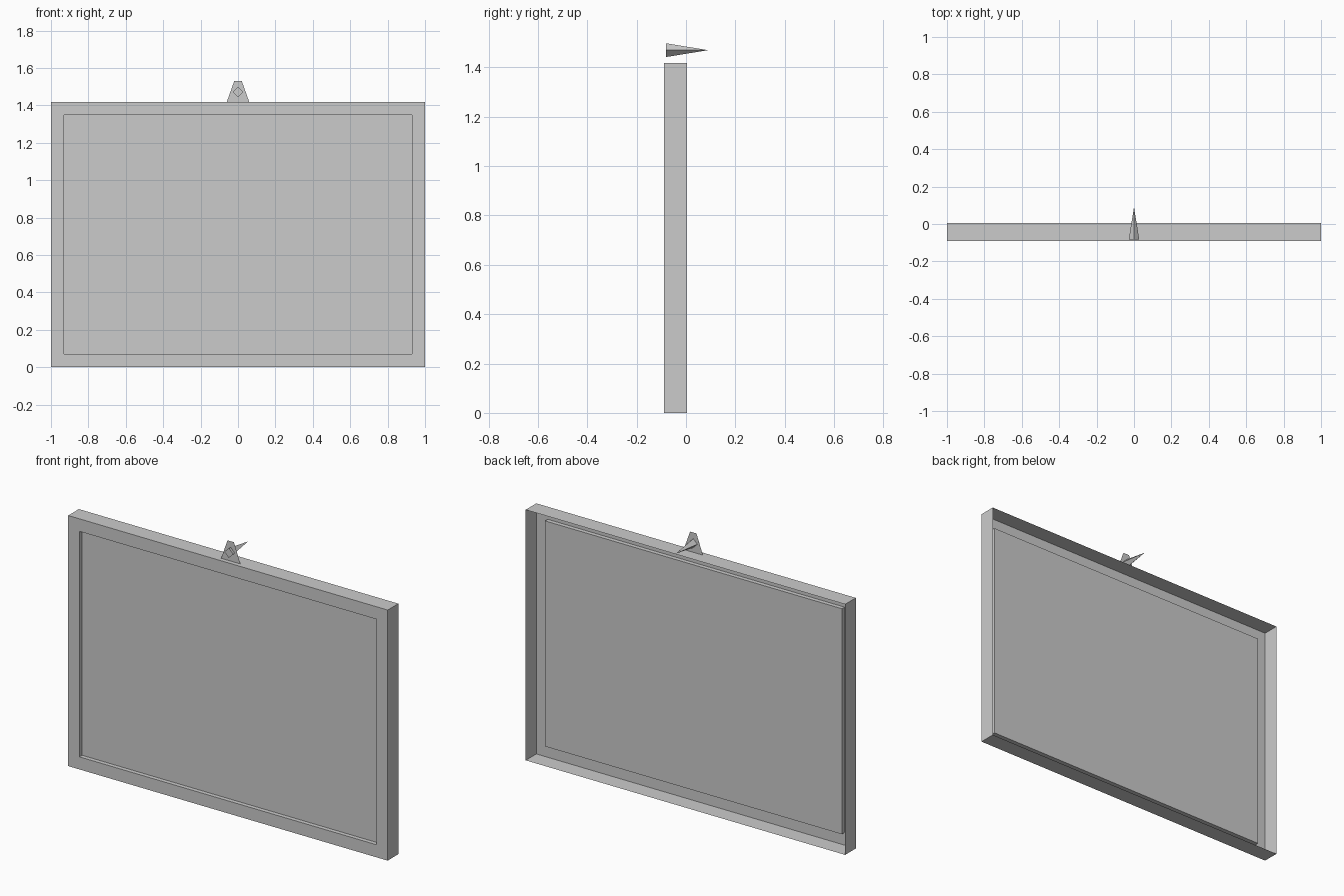
import bpy, bmesh

cube = bpy.data.objects.get("Cube")
if cube:
    bpy.data.objects.remove(cube, do_unlink=True)

grey = bpy.data.materials.new("plain_grey")
grey.use_nodes = True
colour = (0.6, 0.6, 0.6, 1)
grey.diffuse_color = colour
grey.node_tree.nodes["Principled BSDF"].inputs["Base Color"].default_value = colour

HEIGHT = 1.418
FRONT, BACK = -0.09, 0.005
BORDER, RECESS = 0.071, 0.024


def finish(name, bm):
    mesh = bpy.data.meshes.new(name)
    bm.to_mesh(mesh)
    bm.free()
    mesh.materials.append(grey)
    obj = bpy.data.objects.new(name, mesh)
    bpy.context.collection.objects.link(obj)
    return obj


def rectangle(bm, inset, y):
    x, low, high = 1 - inset, inset, HEIGHT - inset
    return [bm.verts.new(p) for p in
            ((-x, y, low), (x, y, low), (x, y, high), (-x, y, high))]


def bridge(bm, a, b):
    for i in range(len(a)):
        j = (i + 1) % len(a)
        bm.faces.new((a[i], a[j], b[j], b[i]))


# Frame shell: open at the back, outer walls, front border and recess walls
bm = bmesh.new()
loops = [rectangle(bm, inset, y) for inset, y in
         ((0, BACK), (0, FRONT), (BORDER, FRONT), (BORDER, FRONT + RECESS))]
for a, b in zip(loops, loops[1:]):
    bridge(bm, a, b)
finish("picture_frame", bm)

# Recessed picture panel
bm = bmesh.new()
bm.faces.new(rectangle(bm, BORDER, FRONT + RECESS))
finish("picture_panel", bm)

# Flat hanging tab on top of the frame
bm = bmesh.new()
bm.faces.new([bm.verts.new((x, -0.065, z)) for x, z in
              ((-0.06, HEIGHT), (0.06, HEIGHT), (0.02, 1.53), (-0.02, 1.53))])
finish("hanging_tab", bm)

# Four-sided nail through the tab, pointing backward
bm = bmesh.new()
r, z = 0.028, 1.47
head = [bm.verts.new((dx, -0.082, z + dz)) for dx, dz in
        ((-r, 0), (0, -r), (r, 0), (0, r))]
tip = bm.verts.new((0, 0.09, z))
bm.faces.new(head)
for i in range(4):
    bm.faces.new((head[(i + 1) % 4], head[i], tip))
finish("nail", bm)
